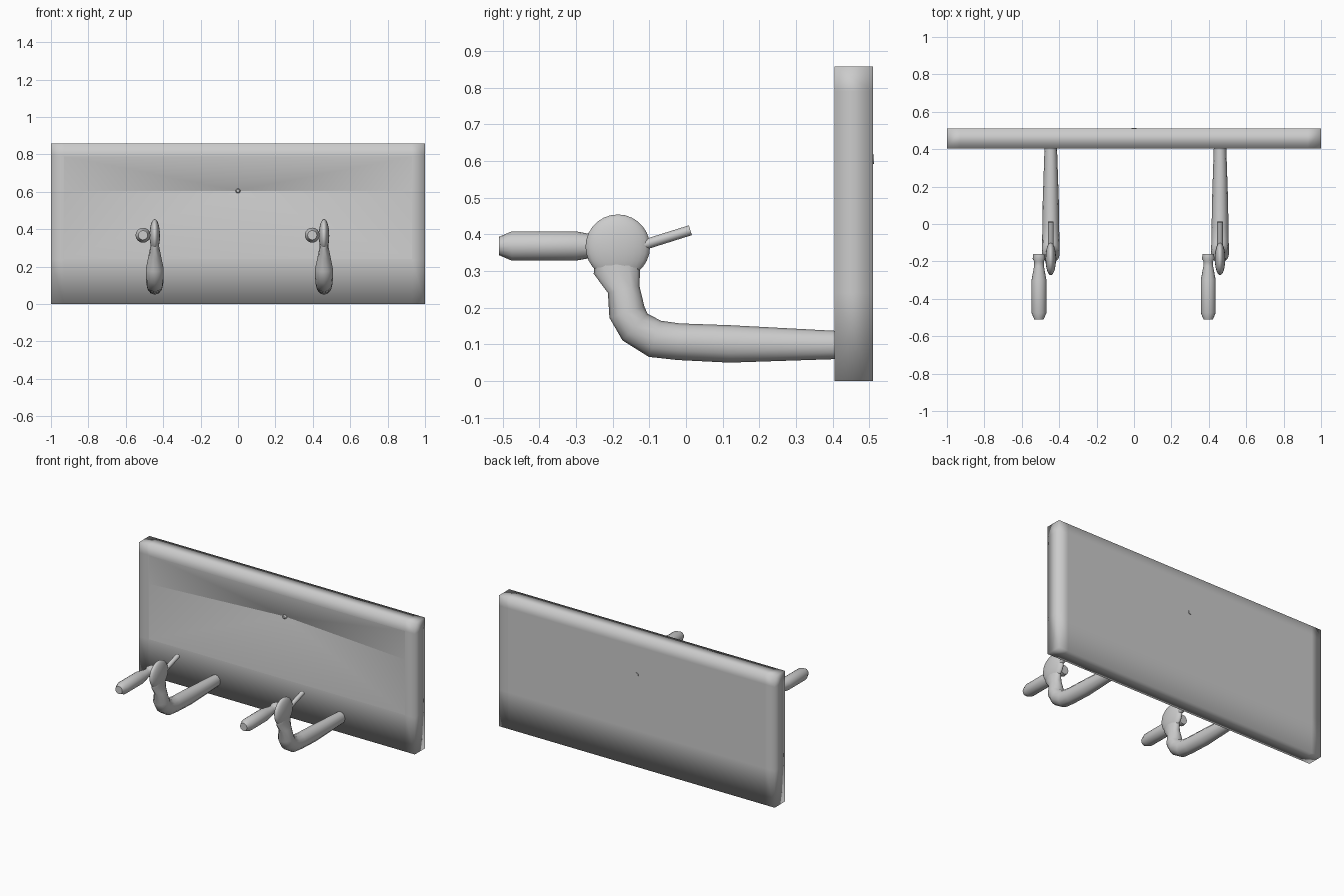
import bpy, bmesh
from math import cos, sin, pi, atan2
from mathutils import Vector, Matrix

if "Cube" in bpy.data.objects:
    bpy.data.objects.remove(bpy.data.objects["Cube"])

grey = bpy.data.materials.new("plain grey")
grey.use_nodes = True
tone = (0.6, 0.6, 0.6, 1)
grey.diffuse_color = tone
grey.node_tree.nodes["Principled BSDF"].inputs["Base Color"].default_value = tone


def finish(bm, name):
    bmesh.ops.recalc_face_normals(bm, faces=bm.faces[:])
    for f in bm.faces:
        f.smooth = True
    mesh = bpy.data.meshes.new(name)
    bm.to_mesh(mesh)
    bm.free()
    mesh.materials.append(grey)
    obj = bpy.data.objects.new(name, mesh)
    bpy.context.collection.objects.link(obj)
    return obj


def loft(name, x, sections, sides=12):
    """Tube in the y-z plane through (y, z, radius in plane, half width in x)."""
    bm = bmesh.new()
    pts = [Vector((x, s[0], s[1])) for s in sections]
    rings = []
    for i, s in enumerate(sections):
        along = (pts[min(i + 1, len(pts) - 1)] - pts[max(i - 1, 0)]).normalized()
        across = along.cross(Vector((1, 0, 0)))
        rings.append([bm.verts.new(pts[i] + across * s[2] * cos(a) + Vector((s[3] * sin(a), 0, 0)))
                      for a in (2 * pi * k / sides for k in range(sides))])
    for a, b in zip(rings, rings[1:]):
        for k in range(sides):
            n = (k + 1) % sides
            bm.faces.new((a[k], a[n], b[n], b[k]))
    for end in (rings[0], rings[-1]):
        cap = bm.faces.new(end)
        for e in cap.edges:
            e.smooth = False
    return finish(bm, name)


# Backboard with a shallow faceted hollow in its front
bm = bmesh.new()
bmesh.ops.create_cube(bm, size=1, matrix=Matrix.Translation((0, 0.457, 0.429))
                      @ Matrix.Diagonal((2, 0.105, 0.858, 1)))
for co, no in (((-0.93, 0, 0), (1, 0, 0)), ((0.93, 0, 0), (1, 0, 0)),
               ((0, 0, 0.24), (0, 0, 1)), ((0, 0, 0.79), (0, 0, 1))):
    bmesh.ops.bisect_plane(bm, geom=bm.verts[:] + bm.edges[:] + bm.faces[:],
                           plane_co=co, plane_no=no)
bm.normal_update()
front = min(bm.faces, key=lambda f: (f.calc_center_median() - Vector((0, 0.4, 0.5))).length)
uprights = [e for e in front.edges if abs(e.verts[0].co.x - e.verts[1].co.x) < 0.01]
for e in uprights:
    low = min(e.verts, key=lambda v: v.co.z)
    bmesh.utils.edge_split(e, low, 0.66)
rim = sorted(front.verts, key=lambda v: atan2(v.co.z - 0.605, v.co.x))
bmesh.ops.delete(bm, geom=[front], context='FACES_ONLY')
deep = bm.verts.new((0, 0.49, 0.605))
for a, b in zip(rim, rim[1:] + rim[:1]):
    bm.faces.new((a, b, deep)).edges.index_update()
for e in bm.edges:
    inside = [v for v in e.verts if v in rim or v is deep]
    if len(inside) == 2 and (deep not in e.verts or abs(e.other_vert(deep).co.z - 0.605) < 0.03):
        e.smooth = False
finish(bm, "backboard")

# Small nail through the board
loft("nail", 0, [(0.475, 0.605, 0.008, 0.008), (0.48, 0.605, 0.013, 0.013),
                 (0.513, 0.605, 0.013, 0.013)], 10)

arm = [(0.42, 0.098, 0.038, 0.033), (0.12, 0.101, 0.051, 0.043), (-0.02, 0.107, 0.05, 0.045),
       (-0.085, 0.115, 0.052, 0.046), (-0.139, 0.147, 0.05, 0.048), (-0.161, 0.187, 0.05, 0.048),
       (-0.17, 0.25, 0.044, 0.035), (-0.188, 0.305, 0.065, 0.024), (-0.188, 0.34, 0.06, 0.022)]
rod = [(-0.16, 0.357, 0.014, 0.015), (0.012, 0.411, 0.014, 0.015)]
handle = [(-0.51, 0.025), (-0.475, 0.04), (-0.3, 0.04), (-0.225, 0.026),
          (-0.2, 0.026), (-0.185, 0.034), (-0.16, 0.03)]

# Two matching hooks
for side, x in (("right", -0.445), ("left", 0.46)):
    loft(side + "_hook_arm", x, arm)
    loft(side + "_hook_rod", x, rod)
    loft(side + "_hook_handle", x - 0.063, [(y, 0.368, r, r) for y, r in handle], 16)
    bm = bmesh.new()
    bmesh.ops.create_uvsphere(bm, u_segments=24, v_segments=14, radius=1,
                              matrix=Matrix.Translation((x, -0.186, 0.366))
                              @ Matrix.Diagonal((0.028, 0.088, 0.088, 1)))
    finish(bm, side + "_hook_disc")
